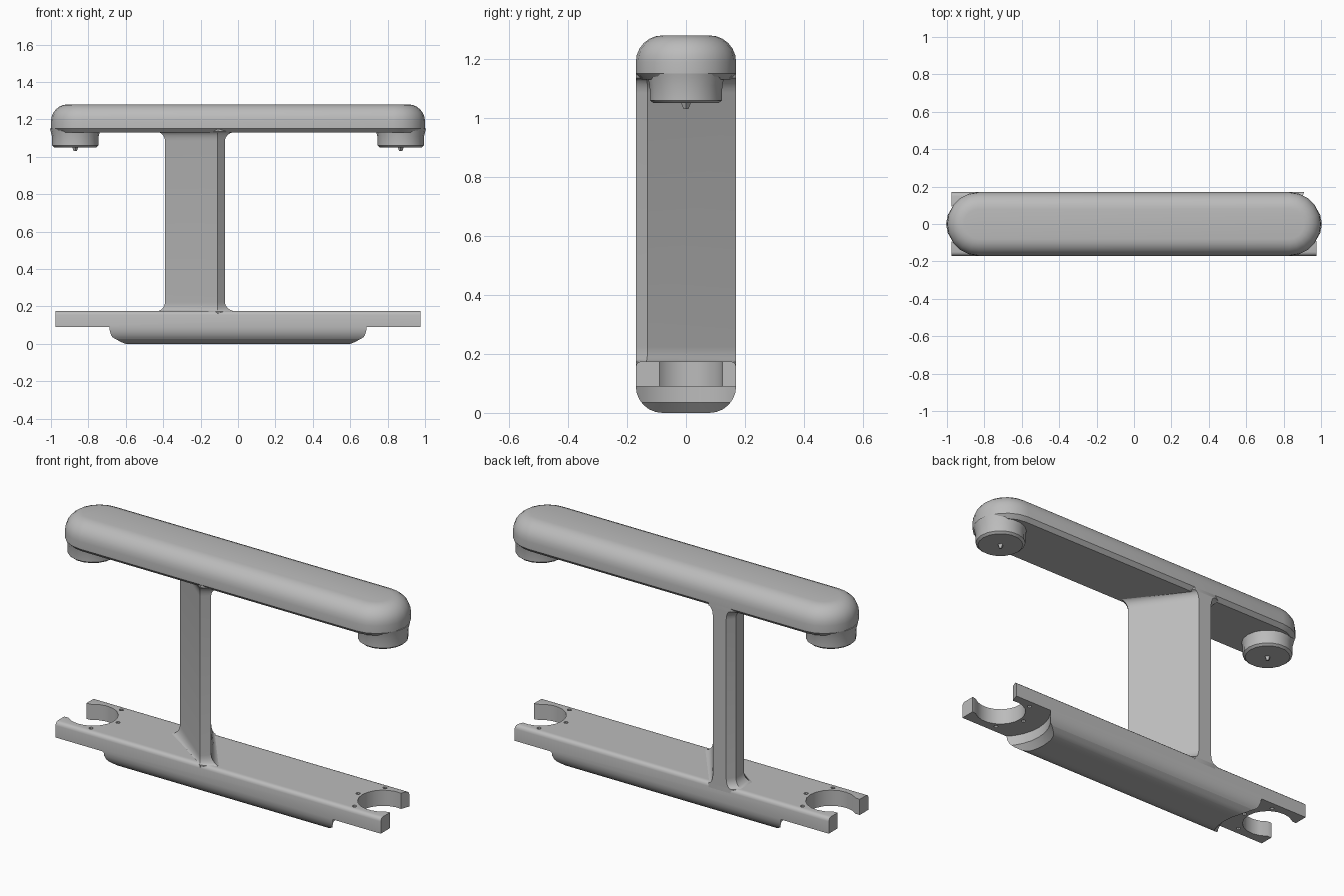
import bpy, bmesh, math
from mathutils import Vector

cube = bpy.data.objects.get("Cube")
if cube:
    bpy.data.objects.remove(cube, do_unlink=True)

grey = bpy.data.materials.new("plain_grey")
grey.use_nodes = True
COLOUR = (0.5, 0.5, 0.5, 1)
grey.diffuse_color = COLOUR
grey.node_tree.nodes["Principled BSDF"].inputs["Base Color"].default_value = COLOUR


def loft(name, rings):
    """Skin a stack of matching point loops and cap both ends."""
    bm = bmesh.new()
    loops = [[bm.verts.new(p) for p in ring] for ring in rings]
    n = len(loops[0])
    for a, b in zip(loops, loops[1:]):
        for i in range(n):
            j = (i + 1) % n
            bm.faces.new((a[i], a[j], b[j], b[i]))
    bm.faces.new(loops[0][::-1])
    bm.faces.new(loops[-1])
    bmesh.ops.recalc_face_normals(bm, faces=bm.faces[:])
    mesh = bpy.data.meshes.new(name)
    bm.to_mesh(mesh)
    bm.free()
    mesh.materials.append(grey)
    obj = bpy.data.objects.new(name, mesh)
    bpy.context.collection.objects.link(obj)
    return obj


def activate(obj):
    bpy.ops.object.select_all(action='DESELECT')
    obj.select_set(True)
    bpy.context.view_layer.objects.active = obj


def smooth(obj):
    activate(obj)
    bpy.ops.object.shade_smooth_by_angle(angle=math.radians(32))


def cut(obj, cutter):
    cutter.hide_render = True
    activate(obj)
    mod = obj.modifiers.new("cut", 'BOOLEAN')
    mod.operation = 'DIFFERENCE'
    mod.solver = 'EXACT'
    mod.object = cutter
    bpy.ops.object.modifier_apply(modifier=mod.name)
    bpy.data.objects.remove(cutter, do_unlink=True)


def arc(cx, cy, r, a0, a1, steps):
    angles = [math.radians(a0 + (a1 - a0) * i / steps) for i in range(steps + 1)]
    return [(cx + r * math.cos(a), cy + r * math.sin(a)) for a in angles]


def at_z(points, z):
    return [(x, y, z) for x, y in points]


def disc(name, x, y, levels, sides):
    """Round solid from (height, radius) pairs."""
    return loft(name, [at_z(arc(x, y, r, 0, 360, sides)[:-1], z) for z, r in levels])


HALF, WIDE, END = 1.0, 0.17, 0.87

# Top bar: rounded ends and a soft upper edge
def stadium(inset):
    r, c = WIDE - inset, HALF - WIDE
    return arc(c, 0, r, -90, 90, 10) + arc(-c, 0, r, 90, 270, 10)

levels = [(0.02, 1.13), (0, 1.15)]
levels += [(0.09 - u, 1.19 + v) for u, v in arc(0, 0, 0.09, 0, 90, 6)]
smooth(loft("top_bar", [at_z(stadium(i), z) for i, z in levels]))

# Round feet under the bar, each with a small centre pin
for side, s in (("left", 1), ("right", -1)):
    foot = [(1.05, 0.112), (1.06, 0.124), (1.11, 0.125), (1.15, 0.135)]
    smooth(disc(side + "_foot", s * END, 0, foot, 18))
    disc(side + "_pin", s * END, 0, [(1.03, 0.008), (1.06, 0.02)], 4)

# Upright: slanted web, flared where it meets bar and rail
WEB = [(-.11, -.17), (-.07, -.13), (-.28, .17), (-.36, .17), (-.39, .13), (-.39, .06)]

def grown(points, d):
    out = []
    for i, p in enumerate(points):
        p, a, b = Vector(p), Vector(points[i - 1]), Vector(points[(i + 1) % len(points)])
        e, f = (p - a).normalized(), (b - p).normalized()
        n, m = Vector((e.y, -e.x)), Vector((f.y, -f.x))
        q = p + (n + m) * d / (1 + n.dot(m))
        out.append((q.x, max(-WIDE, min(WIDE, q.y))))
    return out

R = 0.05
fillet = [(R * (1 - math.sin(math.radians(a))), R * (1 - math.cos(math.radians(a))))
          for a in range(0, 91, 18)]
rings = [(0.15, R)] + [(0.173 + h, d) for d, h in fillet]
rings += [(1.135 - h, d) for d, h in reversed(fillet)] + [(1.15, R)]
smooth(loft("upright", [at_z(grown(WEB, d), z) for z, d in rings]))

# Rail: rounded underside, lightly softened top edges
half = arc(0.08, 0.09, 0.09, -90, 0, 6) + arc(0.15, 0.155, 0.02, 0, 90, 3)
profile = half + [(-y, z) for y, z in reversed(half)]
rail = loft("rail", [[(x, y, z) for y, z in profile] for x in (-0.975, 0.975)])

# Scooped ends of the rail's lower body
for s in (-1, 1):
    cut(rail, disc("scoop", s * END, 0, [(-0.03, 0.31), (0.035, 0.25), (0.09, 0.25)], 32))

# Open round notches at both ends
def notch(s, start, mouth):
    pts = arc(END, 0, 0.125, start, 310, 14) + mouth
    pts = [(s * x, y) for x, y in pts]
    cut(rail, loft("notch", [at_z(pts, 0.05), at_z(pts, 0.25)]))

notch(-1, 50, [(1.1, -0.09), (1.1, 0.09)])
notch(1, 80, [(1.1, -0.06), (1.1, 0.2), (0.92, 0.2)])

# Small screw holes around each notch
for s in (-1, 1):
    for x, y in ((0.72, 0), (0.79, 0.13), (0.79, -0.13)):
        cut(rail, disc("hole", s * x, y, [(0.05, 0.011), (0.25, 0.011)], 8))
smooth(rail)
